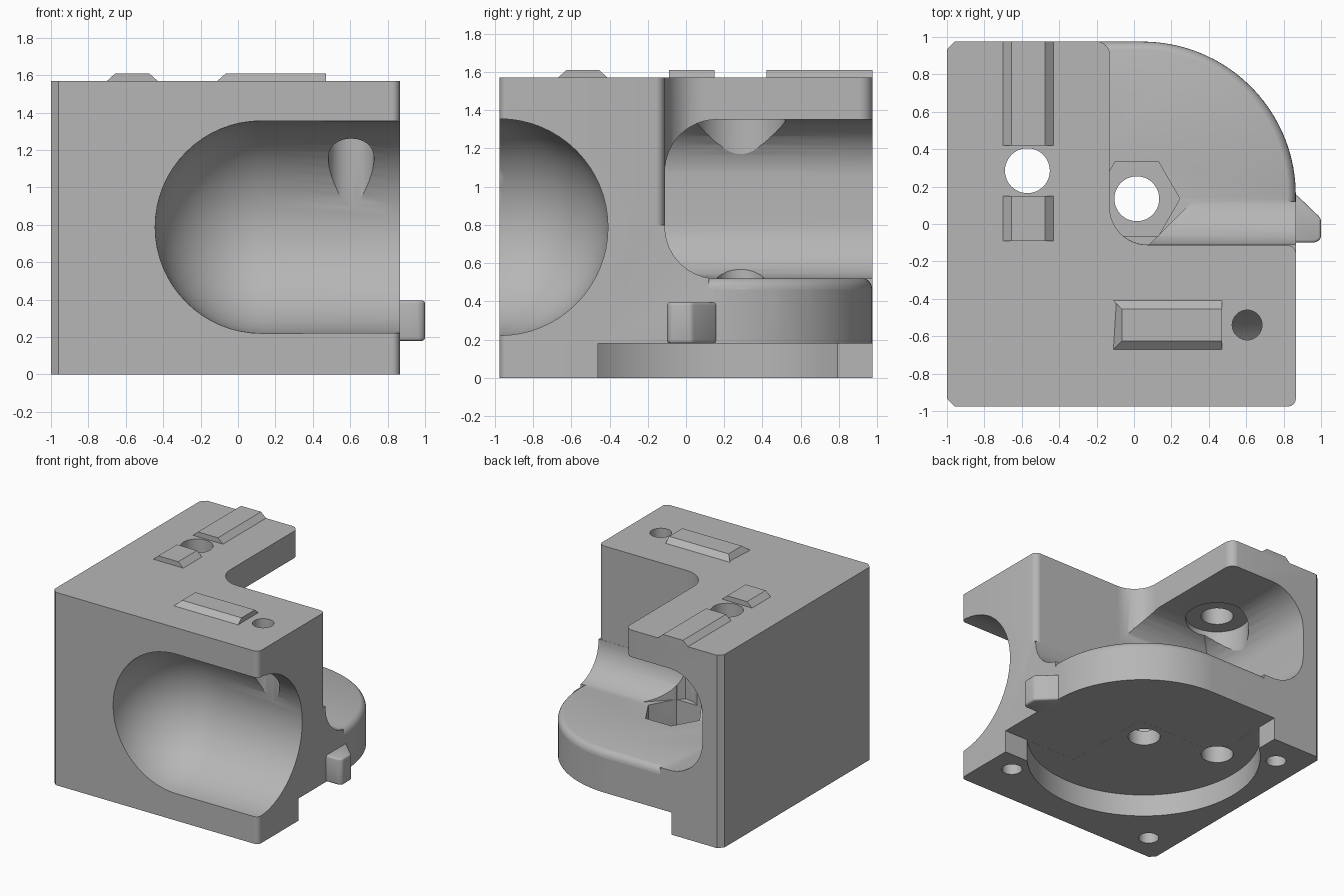
import bpy
import bmesh
from math import sin, cos, tan, pi
from mathutils import Vector

if "Cube" in bpy.data.objects:
    bpy.data.objects.remove(bpy.data.objects["Cube"], do_unlink=True)

grey = bpy.data.materials.new("plain grey")
grey.use_nodes = True
GREY = (0.47, 0.47, 0.47, 1)
grey.diffuse_color = GREY
for node in grey.node_tree.nodes:
    if node.type == "BSDF_PRINCIPLED":
        node.inputs["Base Color"].default_value = GREY


def finish(name, bm):
    """Turn a bmesh into a scene object."""
    bmesh.ops.recalc_face_normals(bm, faces=bm.faces[:])
    mesh = bpy.data.meshes.new(name)
    bm.to_mesh(mesh)
    bm.free()
    mesh.materials.append(grey)
    obj = bpy.data.objects.new(name, mesh)
    bpy.context.scene.collection.objects.link(obj)
    return obj


def rounded(corners):
    """Outline from (a, b, radius) corners; radius may be left out."""
    out = []
    count = len(corners)
    for i, corner in enumerate(corners):
        p = Vector(corner[:2])
        r = corner[2] if len(corner) > 2 else 0
        if not r:
            out.append(p)
            continue
        u = (Vector(corners[i - 1][:2]) - p).normalized()
        v = (Vector(corners[(i + 1) % count][:2]) - p).normalized()
        half = u.angle(v) / 2
        centre = p + (u + v).normalized() * (r / sin(half))
        start = p + u * (r / tan(half)) - centre
        end = p + v * (r / tan(half)) - centre
        steps = 32 if r > 0.5 else 10
        for k in range(steps + 1):
            out.append(centre + start.lerp(end, k / steps).normalized() * r)
    return out


def circle(a, b, r, sides=48):
    return [(a + r * cos(2 * pi * k / sides), b + r * sin(2 * pi * k / sides))
            for k in range(sides)]


def prism(name, outline, lo, hi, axis="z", bevel=0):
    """Extrude a flat outline along an axis."""
    place = {"x": lambda a, b, h: (h, a, b),
             "y": lambda a, b, h: (a, h, b),
             "z": lambda a, b, h: (a, b, h)}[axis]
    bm = bmesh.new()
    low = [bm.verts.new(place(p[0], p[1], lo)) for p in outline]
    high = [bm.verts.new(place(p[0], p[1], hi)) for p in outline]
    bm.faces.new(low)
    bm.faces.new(high)
    for i in range(len(low)):
        bm.faces.new((low[i - 1], low[i], high[i], high[i - 1]))
    if bevel:
        bmesh.ops.bevel(bm, geom=bm.edges[:], offset=bevel, segments=3,
                        profile=0.5, affect="EDGES")
    return finish(name, bm)


def boolean(target, cutter, operation="DIFFERENCE"):
    """Apply a boolean and remove the cutter."""
    mod = target.modifiers.new("boolean", "BOOLEAN")
    mod.operation = operation
    mod.solver = "EXACT"
    mod.object = cutter
    bpy.context.view_layer.update()
    graph = bpy.context.evaluated_depsgraph_get()
    mesh = bpy.data.meshes.new_from_object(target.evaluated_get(graph))
    target.modifiers.clear()
    target.data = mesh
    bpy.data.objects.remove(cutter, do_unlink=True)


# Main block, with chamfered left corners and one large round corner
W, D, TOP, FLOOR, STEP = 0.865, 0.975, 1.57, 0.52, 0.18
body = prism("body", rounded([
    (-1, -D + 0.04), (-0.96, -D), (W, -D, 0.04), (W, D, 0.82),
    (-0.96, D), (-1, D - 0.04)]), 0, TOP)

# Scooped pocket under the left arm
pocket = prism("pocket", rounded([
    (-0.83, FLOOR, 0.3), (2, FLOOR), (2, 1.35), (-0.83, 1.35, 0.3)]), -1, 2, "y")
boolean(pocket, prism("pocket_profile", rounded([
    (-0.11, FLOOR - 0.001, 0.27), (2.2, FLOOR - 0.001),
    (2.2, 1.351), (-0.11, 1.351, 0.27)]), -1.5, 1.8, "x"), "INTERSECT")
boolean(body, pocket)

# Open quadrant above the round plate
boolean(body, prism("clearance", rounded([
    (-0.13, -0.111, 0.2), (W + 0.001, -0.111, 0.05), (W + 0.001, -0.3),
    (2, -0.3), (2, 2), (-0.3, 2), (-0.3, D + 0.001), (-0.13, D + 0.001, 0.07)]),
    0.8, 2))

# Flat seat cleared around the nut trap
boolean(body, prism("nut_seat", rounded([
    (-0.13, 0.3), (-0.13, -0.11, 0.2), (0.08, -0.11), (0.33, 0.14), (0.3, 0.3)]),
    FLOOR + 0.002, 0.85))

# Front scoop: half capsule running out through the right side
bm = bmesh.new()
bmesh.ops.create_uvsphere(bm, u_segments=64, v_segments=32, radius=0.568)
for v in bm.verts:
    v.co = Vector((v.co.z, v.co.y, -v.co.x))
    if v.co.x > 0.001:
        v.co.x += 1.5
    v.co += Vector((0.125, -D, 0.788))
boolean(body, finish("front_scoop", bm))

# Recess in the underside, open towards the round corner
boolean(body, prism("recess", circle(0.02, 0.135, 0.87, 96), -0.1, STEP))
boolean(body, prism("recess_corner", rounded([
    (-0.55, 0.3), (0.2, 0.3), (0.2, -0.46), (2, -0.46), (2, 2), (-0.55, 2)]),
    -0.12, STEP + 0.0005))

# Through holes, nut trap, counterbores and screw holes
for x, y, r, lo, hi, sides in (
        (0.015, 0.135, 0.12, -0.2, 1, 48),
        (0.015, 0.135, 0.23, 0.3, 0.8, 6),
        (-0.57, 0.285, 0.12, -0.2, 2, 48),
        (-0.57, 0.285, 0.235, 0.95, 1.37, 48),
        (0.605, -0.54, 0.08, 0.8, 2, 48),
        (0.605, -0.54, 0.122, 0.8, 1.31, 48),
        (0.66, -0.63, 0.075, -0.2, 0.15, 32),
        (-0.78, -0.76, 0.075, -0.2, 0.3, 32),
        (-0.77, 0.73, 0.075, -0.2, 0.3, 32)):
    boolean(body, prism("hole", circle(x, y, r, sides), lo, hi))

# Rounded upper rim of the plate, cut with a swept fillet
R = 0.06
path = rounded([(-0.45, D), (W, D, 0.82), (W, 0.12)])
section = [(-R + R * sin(k * pi / 12), FLOOR + 0.003 - R + R * cos(k * pi / 12))
           for k in range(7)]
section += [(0.04, FLOOR - R), (0.04, FLOOR + R), (-R, FLOOR + R)]
bm = bmesh.new()
rings = []
for i, p in enumerate(path):
    t = (path[min(i + 1, len(path) - 1)] - path[max(i - 1, 0)]).normalized()
    n = Vector((-t.y, t.x))
    rings.append([bm.verts.new((p.x + n.x * o, p.y + n.y * o, z)) for o, z in section])
for a, b in zip(rings, rings[1:]):
    for i in range(len(section)):
        bm.faces.new((a[i - 1], a[i], b[i], b[i - 1]))
bm.faces.new(rings[0])
bm.faces.new(rings[-1])
boolean(body, finish("rim_fillet", bm))

# Raised ribs on top
H, C, SUNK = 1.61, 0.045, 1.55


def rib_profile(lo, hi):
    return [(lo, SUNK), (lo, TOP), (lo + C, H), (hi - C, H), (hi, TOP), (hi, SUNK)]


prism("long_rib", rib_profile(-0.7, -0.43), 0.42, D, "y")
prism("short_rib", rib_profile(-0.7, -0.43), -0.09, 0.15, "y")
front_rib = prism("front_rib", rib_profile(-0.67, -0.41), -0.11, 0.47, "x")
for v in front_rib.data.vertices:
    if v.co.x < 0 and v.co.z > TOP + 0.01:
        v.co.x += C

# Side lug
prism("side_lug", [(0.82, -0.1), (0.97, -0.1), (1, -0.08), (1, 0.03),
                   (W, 0.16), (0.82, 0.16)], STEP, 0.395, bevel=0.015)

# Smooth the curved faces and keep edges crisp
bpy.ops.object.select_all(action="DESELECT")
for obj in bpy.context.scene.objects:
    if obj.type == "MESH":
        obj.select_set(True)
bpy.context.view_layer.objects.active = body
bpy.ops.object.shade_smooth_by_angle(angle=0.5)
